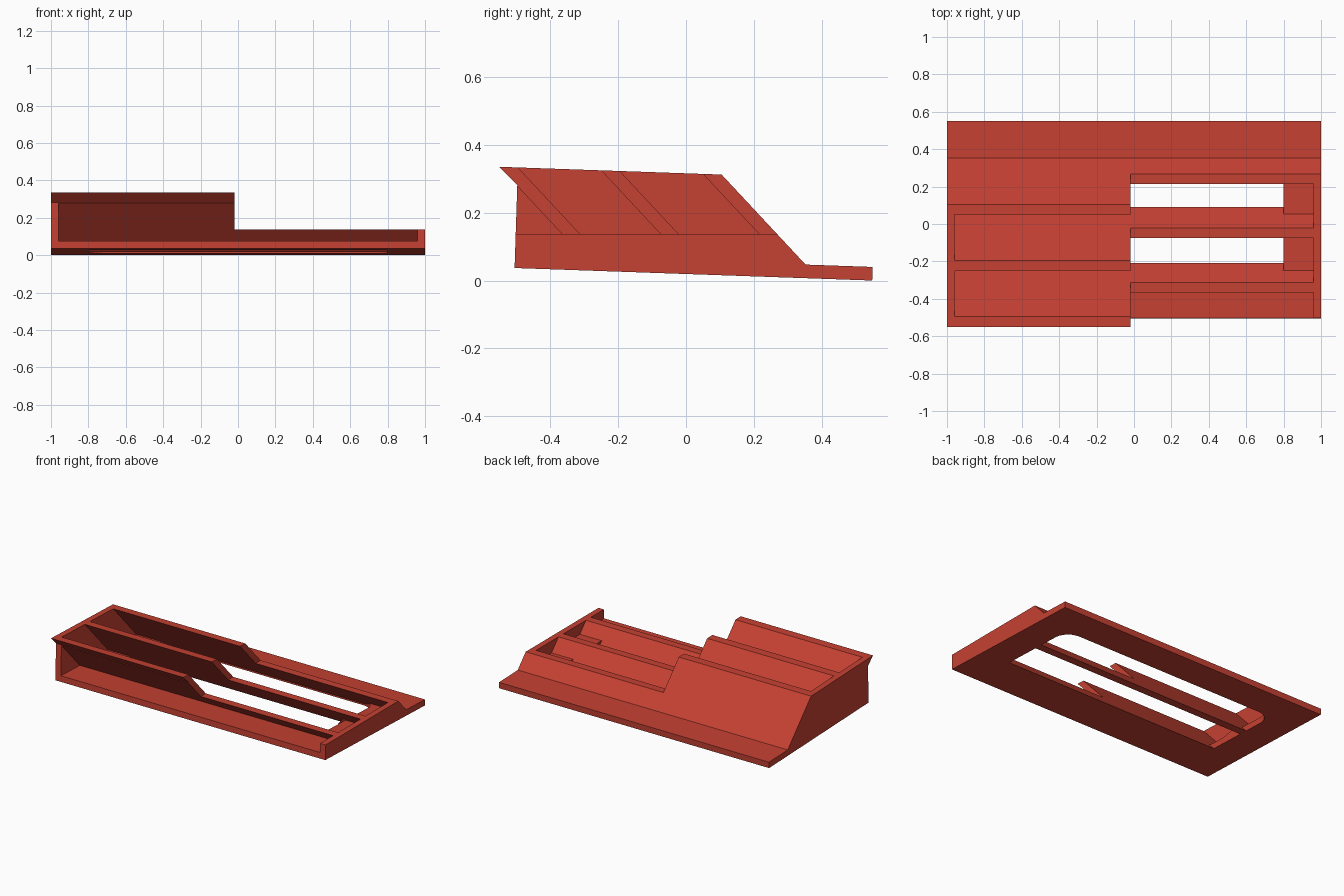
import bpy, bmesh, math

if "Cube" in bpy.data.objects:
    bpy.data.objects.remove(bpy.data.objects["Cube"])

TILT, LEAN = math.tan(math.radians(2)), math.tan(math.radians(47))
FLOOR = 0.04


def base(y):
    return TILT * (0.55 - y)


def top(y):
    return 0.335 - TILT * (y + 0.55)


def down(y0, h):
    """Follow the lean from the top edge at y0 to height h above the base."""
    y = (top(y0) + LEAN * y0 - 0.55 * TILT - h) / (LEAN - TILT)
    return (y, base(y) + h)


def up(y0):
    return (y0 - 0.1, top(y0) + 0.1 * LEAN)


def prism(name, pts, a, b, axis='x'):
    """Extrude a profile from a to b, along x (y, z points) or z (x, y points)."""
    bm = bmesh.new()
    place = (lambda p, d: (d, p[0], p[1])) if axis == 'x' else (lambda p, d: (p[0], p[1], d))
    lo = [bm.verts.new(place(p, a)) for p in pts]
    hi = [bm.verts.new(place(p, b)) for p in pts]
    bm.faces.new(lo)
    bm.faces.new(hi)
    for i in range(len(pts)):
        j = (i + 1) % len(pts)
        bm.faces.new((lo[i], lo[j], hi[j], hi[i]))
    bmesh.ops.recalc_face_normals(bm, faces=bm.faces)
    me = bpy.data.meshes.new(name)
    bm.to_mesh(me)
    bm.free()
    ob = bpy.data.objects.new(name, me)
    bpy.context.collection.objects.link(ob)
    return ob


def boolean(target, tool, op='DIFFERENCE'):
    m = target.modifiers.new(tool.name, 'BOOLEAN')
    m.operation, m.solver, m.object = op, 'EXACT', tool
    bpy.context.view_layer.objects.active = target
    bpy.ops.object.modifier_apply(modifier=m.name)
    tool.hide_render = True
    tool.hide_set(True)


# Leaning body with rear foot
front_z = base(-0.505)
slope = down(-0.55, 0.24)
body = prism("holder_body", [
    (-0.505, front_z), (-0.497, 0.282), (-0.55, top(-0.55)), (0.105, top(0.105)),
    down(0.105, FLOOR), (0.55, FLOOR), (0.5486, 0.0)], -1, 1)

# Recess under the front divider
nose = down(-0.55, FLOOR)
boolean(body, prism("front_recess_cutter", [
    (-0.7, base(-0.7) + FLOOR), nose, (-0.55, top(-0.55)), (-0.7, top(-0.55))], -0.96, 0.96))

# Two leaning pockets, each with an opening through the floor
for n, (f, b) in enumerate([(-0.495, -0.25), (-0.195, 0.05)]):
    boolean(body, prism(f"pocket_cutter_{n}", [
        up(f), up(b), down(b, FLOOR), down(f, FLOOR)], -0.96, 0.96))
    slot = prism(f"slot_cutter_{n}", [
        down(f, 0.07), down(b, 0.07), down(b, -0.05), down(f, -0.05)], -0.9, 0.9)
    r, outline = 0.1, []
    for k, (sx, sy) in enumerate([(1, 1), (-1, 1), (-1, -1), (1, -1)]):
        for s in range(7):
            t = math.radians(90 * k + 15 * s)
            outline.append((sx * (0.8 - r) + r * math.cos(t), sy * (0.325 - r) + r * math.sin(t)))
    boolean(slot, prism(f"slot_outline_{n}", outline, -0.2, 0.3, 'z'), 'INTERSECT')
    boolean(body, slot)

# Lowered right half
boolean(body, prism("step_cutter", [(-0.8, 0.137), (0.8, 0.137), (0.8, 0.6), (-0.8, 0.6)], -0.02, 1.2))

# Single red finish; remove helpers
red = bpy.data.materials.new("red")
red.diffuse_color = (0.56, 0.052, 0.032, 1)
red.use_nodes = True
red.node_tree.nodes["Principled BSDF"].inputs["Base Color"].default_value = red.diffuse_color
body.data.materials.clear()
body.data.materials.append(red)
for p in body.data.polygons:
    p.material_index = 0
for ob in list(bpy.data.objects):
    if ob != body:
        bpy.data.objects.remove(ob)
